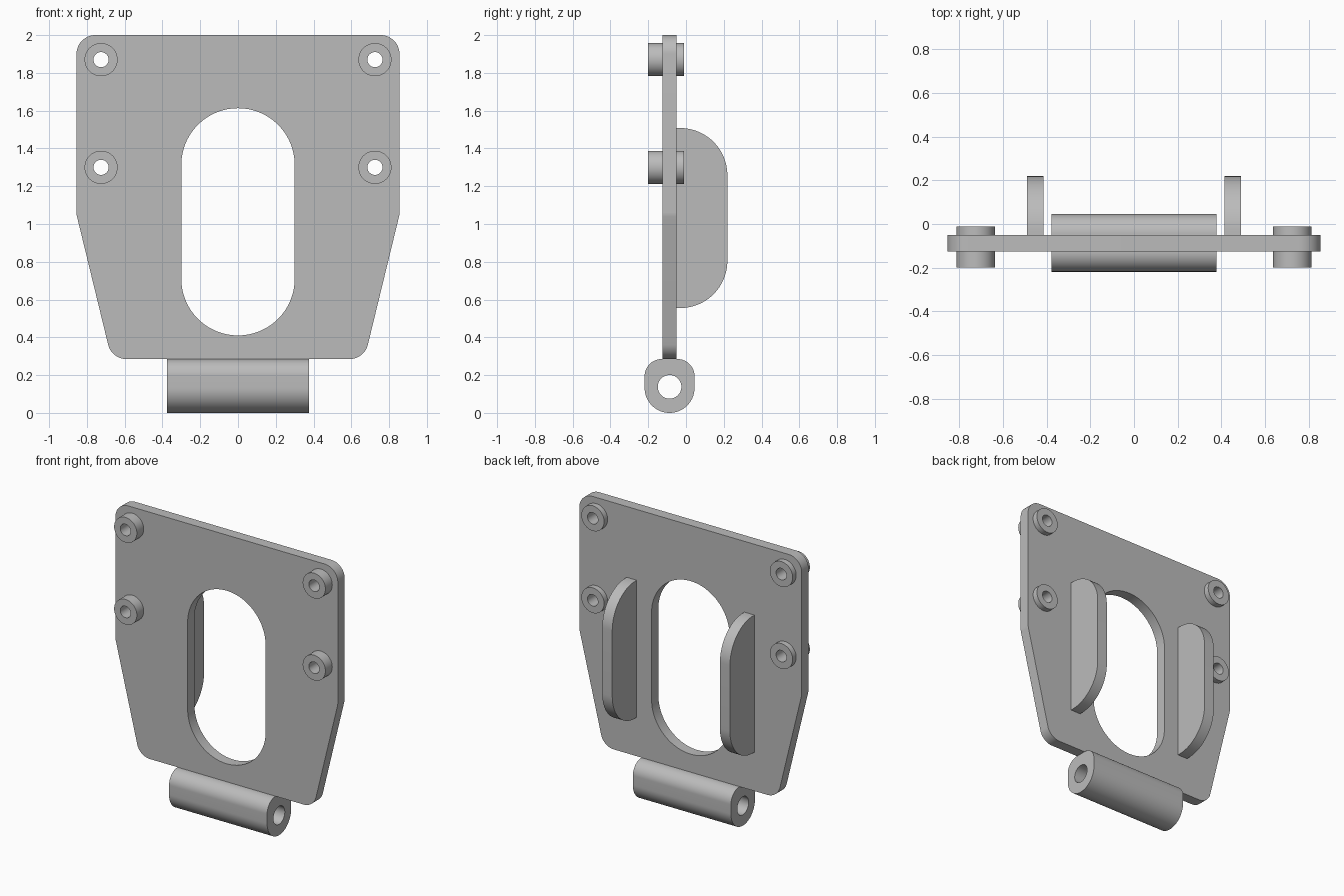
import bpy, bmesh, math
from mathutils import Vector

cube = bpy.data.objects.get("Cube")
if cube:
    bpy.data.objects.remove(cube, do_unlink=True)

grey = bpy.data.materials.new("plain grey")
grey.use_nodes = True
colour = (0.5, 0.5, 0.5, 1)
grey.diffuse_color = colour
grey.node_tree.nodes["Principled BSDF"].inputs["Base Color"].default_value = colour


def rounded(corners, steps=16):
    """Closed outline from (u, v, radius) corners, each filleted."""
    out, n = [], len(corners)
    for i, (u, v, r) in enumerate(corners):
        p = Vector((u, v))
        if r == 0:
            out.append(p)
            continue
        a = (Vector(corners[i - 1][:2]) - p).normalized()
        b = (Vector(corners[(i + 1) % n][:2]) - p).normalized()
        half = a.angle(b) / 2
        centre = p + (a + b).normalized() * (r / math.sin(half))
        start = p + a * (r / math.tan(half)) - centre
        end = p + b * (r / math.tan(half)) - centre
        sweep = math.pi - 2 * half
        for k in range(steps + 1):
            t = k / steps
            q = (start * math.sin((1 - t) * sweep) + end * math.sin(t * sweep)) / math.sin(sweep)
            out.append(centre + q)
    return out


def circle(u, v, r, n=48):
    return [Vector((u + r * math.cos(2 * math.pi * k / n),
                    v + r * math.sin(2 * math.pi * k / n))) for k in range(n)]


def extrude(name, loops, axis, lo, hi):
    """Fill an outline with holes and extrude it along x or y."""
    def place(p, d):
        return (d, p.x, p.y) if axis == "x" else (p.x, d, p.y)
    direction = Vector((1, 0, 0)) if axis == "x" else Vector((0, 1, 0))
    bm = bmesh.new()
    edges = []
    for loop in loops:
        vs = []
        for p in loop:
            if not vs or (Vector(place(p, lo)) - vs[-1].co).length > 1e-5:
                vs.append(bm.verts.new(place(p, lo)))
        if (vs[0].co - vs[-1].co).length < 1e-5:
            bm.verts.remove(vs.pop())
        edges += [bm.edges.new((vs[i - 1], vs[i])) for i in range(len(vs))]
    bmesh.ops.triangle_fill(bm, use_beauty=True, edges=edges, normal=direction)
    new = bmesh.ops.extrude_face_region(bm, geom=bm.faces[:], use_keep_orig=True)["geom"]
    moved = [g for g in new if isinstance(g, bmesh.types.BMVert)]
    bmesh.ops.translate(bm, vec=direction * (hi - lo), verts=moved)
    bmesh.ops.recalc_face_normals(bm, faces=bm.faces[:])
    mesh = bpy.data.meshes.new(name)
    bm.to_mesh(mesh)
    bm.free()
    mesh.materials.append(grey)
    obj = bpy.data.objects.new(name, mesh)
    bpy.context.collection.objects.link(obj)
    bpy.ops.object.select_all(action="DESELECT")
    obj.select_set(True)
    bpy.context.view_layer.objects.active = obj
    bpy.ops.object.shade_smooth_by_angle(angle=math.radians(30))


front, back = -0.125, -0.05
bosses = [(s * 0.725, z) for s in (-1, 1) for z in (1.3, 1.87)]
hole = 0.04

# Plate with central slot and fastener holes
right_side = [(0.669, 0.285, 0.1), (0.855, 1.05, 0.1), (0.855, 2.0, 0.1)]
outline = right_side + [(-u, v, r) for u, v, r in reversed(right_side)]
slot = [(s * 0.3, z, 0.2999) for s, z in ((-1, 0.41), (1, 0.41), (1, 1.613), (-1, 1.613))]
extrude("plate", [rounded(outline), rounded(slot, 24)]
        + [circle(u, v, hole) for u, v in bosses], "y", front, back)

# Tubular bosses standing out on both faces of the plate
for u, v in bosses:
    side = "left" if u > 0 else "right"
    level = "upper" if v > 1.5 else "lower"
    rings = [circle(u, v, 0.0875), circle(u, v, hole)]
    extrude(f"{side}_{level}_front_boss", rings, "y", -0.2, front)
    extrude(f"{side}_{level}_back_boss", rings, "y", back, -0.011)

# Rounded tabs on the back
tab = rounded([(back, 0.555, 0), (0.219, 0.555, 0.25), (0.219, 1.508, 0.25), (back, 1.508, 0)], 24)
extrude("left_tab", [tab], "x", 0.414, 0.491)
extrude("right_tab", [tab], "x", -0.491, -0.414)

# Hinge barrel under the plate
barrel = rounded([(-0.219, 0, 0.1319), (0.045, 0, 0.1319),
                  (0.045, 0.285, 0.09), (-0.219, 0.285, 0.09)], 20)
extrude("hinge_barrel", [barrel, circle(-0.087, 0.138, 0.0625)], "x", -0.377, 0.377)
